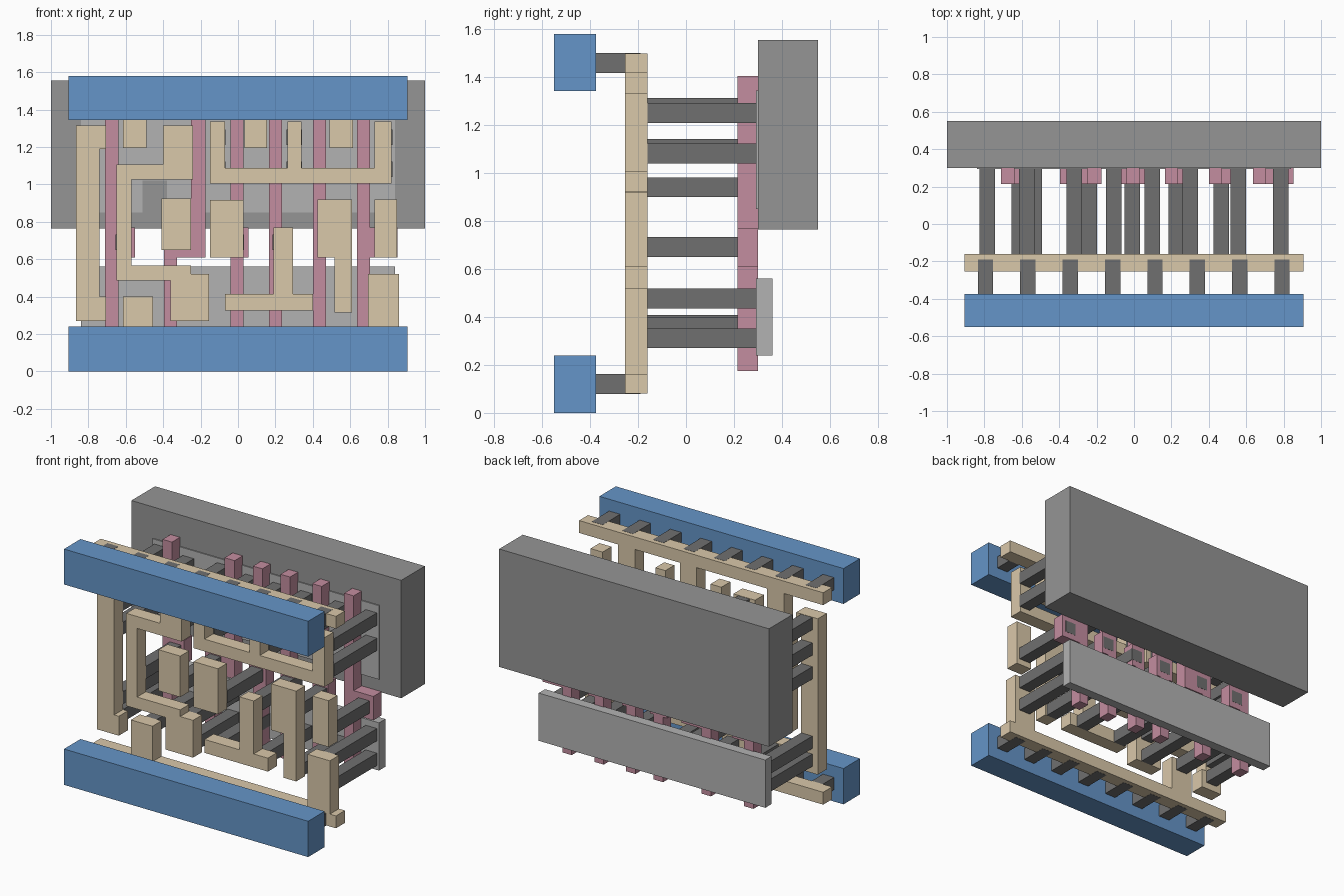
import bpy, bmesh


def material(name, rgb):
    m = bpy.data.materials.new(name)
    m.diffuse_color = (*rgb, 1)
    return m


BLUE = material("rail_blue", (0.13, 0.30, 0.58))
TAN = material("strap_tan", (0.70, 0.58, 0.40))
PINK = material("gate_pink", (0.55, 0.27, 0.35))
DARK = material("contact_dark", (0.16, 0.16, 0.16))
MID = material("well_grey", (0.30, 0.30, 0.30))
LIGHT = material("diffusion_grey", (0.45, 0.45, 0.45))


def plate(name, rects, y0, y1, mat):
    """Union of (x0, x1, z0, z1) rectangles, extruded from y0 to y1."""
    xs = sorted({v for r in rects for v in r[:2]})
    zs = sorted({v for r in rects for v in r[2:]})
    bm = bmesh.new()
    grid = {}

    def vert(i, j):
        if (i, j) not in grid:
            grid[i, j] = bm.verts.new((xs[i], y0, zs[j]))
        return grid[i, j]

    for i in range(len(xs) - 1):
        for j in range(len(zs) - 1):
            cx, cz = (xs[i] + xs[i + 1]) / 2, (zs[j] + zs[j + 1]) / 2
            if any(a < cx < b and c < cz < d for a, b, c, d in rects):
                bm.faces.new([vert(i, j), vert(i + 1, j), vert(i + 1, j + 1), vert(i, j + 1)])
    ext = bmesh.ops.extrude_face_region(bm, geom=bm.faces[:], use_keep_orig=True)
    for v in ext["geom"]:
        if isinstance(v, bmesh.types.BMVert):
            v.co.y = y1
    bmesh.ops.recalc_face_normals(bm, faces=bm.faces[:])
    bmesh.ops.dissolve_limit(bm, angle_limit=0.01, verts=bm.verts[:], edges=bm.edges[:])
    me = bpy.data.meshes.new(name)
    bm.to_mesh(me)
    bm.free()
    me.materials.append(mat)
    ob = bpy.data.objects.new(name, me)
    bpy.context.collection.objects.link(ob)
    return ob


# Back slabs
plate("well_slab", [(-1, 1, 0.765, 1.555)], 0.30, 0.55, MID)
plate("lower_diffusion", [(-0.84, 0.84, 0.24, 0.56)], 0.293, 0.36, LIGHT)
plate("upper_diffusion", [(-0.84, -0.51, 0.85, 1.345), (-0.51, -0.38, 1.02, 1.345),
                          (-0.38, 0.84, 0.85, 1.345)], 0.293, 0.34, LIGHT)

# Front power rails
plate("lower_rail", [(-0.905, 0.905, 0, 0.24)], -0.55, -0.375, BLUE)
plate("upper_rail", [(-0.905, 0.905, 1.343, 1.58)], -0.55, -0.375, BLUE)

# Short pegs joining rails to straps
for i in range(8):
    x = -0.794 + i * 0.2265
    for label, z in (("lower", 0.079), ("upper", 1.418)):
        plate(f"{label}_rail_peg", [(x - 0.041, x + 0.041, z, z + 0.083)], -0.376, -0.19, DARK)

# Tan interconnect straps
straps = {
    "upper_strap": [(-0.905, 0.905, 1.417, 1.5), (-0.615, -0.49, 1.195, 1.5),
                    (0.035, 0.155, 1.195, 1.5), (0.49, 0.615, 1.195, 1.5)],
    "lower_strap": [(-0.905, 0.905, 0.08, 0.163), (-0.615, -0.455, 0.08, 0.40),
                    (0.695, 0.86, 0.08, 0.52)],
    "left_strap": [(-0.865, -0.74, 0.27, 1.315), (-0.865, -0.705, 1.19, 1.315),
                   (-0.865, -0.705, 0.27, 0.40)],
    "winding_strap": [(-0.40, -0.24, 1.025, 1.315), (-0.65, -0.24, 1.025, 1.105),
                      (-0.65, -0.57, 0.485, 1.105), (-0.65, -0.25, 0.485, 0.565),
                      (-0.36, -0.25, 0.27, 0.565), (-0.36, -0.155, 0.27, 0.52)],
    "comb_strap": [(-0.15, 0.82, 1.005, 1.087), (-0.15, -0.07, 1.005, 1.335),
                   (0.265, 0.34, 1.005, 1.335), (0.73, 0.82, 1.005, 1.335)],
    "tee_strap": [(-0.07, 0.40, 0.325, 0.415), (0.19, 0.295, 0.325, 0.77)],
    "flag_strap": [(0.425, 0.61, 0.61, 0.92), (0.515, 0.61, 0.315, 0.92)],
    "left_pad": [(-0.41, -0.25, 0.65, 0.925)],
    "centre_pad": [(-0.15, 0.03, 0.61, 0.915)],
    "right_pad": [(0.73, 0.85, 0.61, 0.92)],
}
for name, rects in straps.items():
    plate(name, rects, -0.255, -0.16, TAN)

# Pink gate bars, each with a widened pad at mid height
for i, (x, p0, p1) in enumerate([(-0.71, -0.71, -0.55), (-0.04, -0.07, 0.057),
                                 (0.165, 0.165, 0.265), (0.40, 0.40, 0.515),
                                 (0.637, 0.637, 0.853)]):
    plate(f"gate_bar_{i + 1}", [(x, x + 0.07, 0.175, 1.405), (p0, p1, 0.61, 0.77)], 0.215, 0.30, PINK)
plate("stepped_gate_bar", [(-0.395, -0.325, 0.175, 0.77), (-0.395, -0.175, 0.61, 0.77),
                           (-0.25, -0.175, 0.61, 1.405)], 0.215, 0.30, PINK)

# Dark contact posts: left edge x and the bottom z of each post
posts = {
    -0.825: (0.315, 0.435, 0.90, 1.06, 1.23), -0.655: (0.65,), -0.575: (0.315,),
    -0.615: (1.21,), -0.36: (0.65, 1.06, 1.23), -0.28: (0.27, 0.435),
    -0.15: (1.04, 1.21), -0.05: (0.65, 0.325), 0.055: (1.21,), 0.185: (0.65,),
    0.26: (1.04, 1.21, 0.325), 0.425: (0.65,), 0.515: (1.21, 0.315),
    0.742: (0.27, 0.435, 0.65, 1.04, 1.21),
}
for x, levels in posts.items():
    for z in levels:
        plate("contact_post", [(x, x + 0.083, z, z + 0.083)], -0.16, 0.301, DARK)
